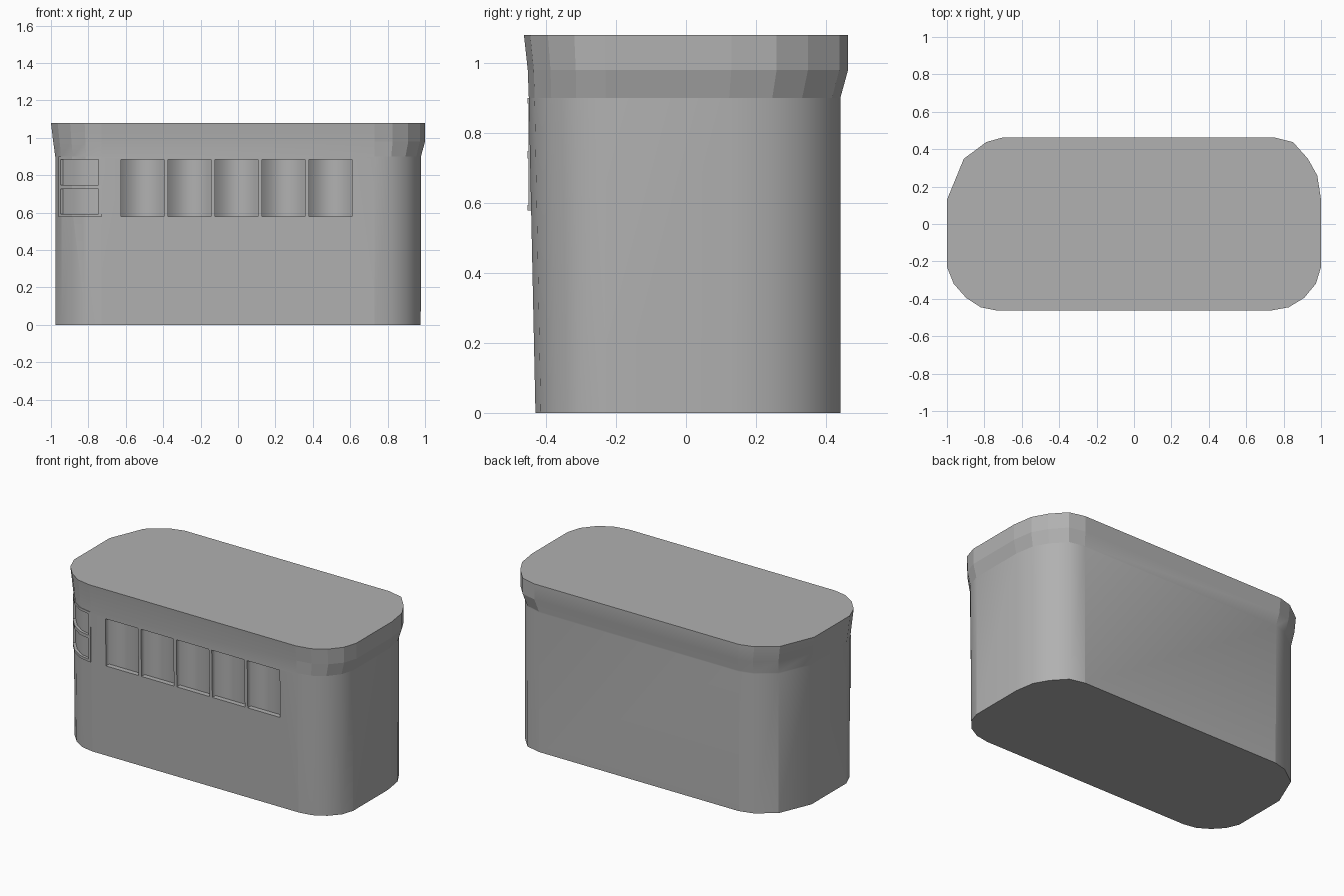
import bpy, bmesh, math

if "Cube" in bpy.data.objects:
    bpy.data.objects.remove(bpy.data.objects["Cube"])

# back half of the roof outline, hand faceted
BACK = [(1, 0.13), (0.98, 0.26), (0.93, 0.35), (0.85, 0.44), (0.75, 0.465),
        (-0.70, 0.465), (-0.79, 0.44), (-0.91, 0.35), (-1, 0.13)]
FACETS = [0, 22.5, 45, 67.5, 90]


def arc(side, rx, ry, angles):
    """Front corner arc, from the front wall round to the end wall."""
    k = 0.94 if side > 0 else 0.87      # left corner is cut a little flatter
    out = []
    for a in angles:
        s, c = math.sin(math.radians(a)), math.cos(math.radians(a))
        out.append((side * (0.73 + rx * s * (k + (1 - k) * s ** 8)), -0.23 - ry * c))
    return out


def make_object(name, bm):
    bmesh.ops.recalc_face_normals(bm, faces=bm.faces[:])
    me = bpy.data.meshes.new(name)
    bm.to_mesh(me)
    bm.free()
    me.materials.append(grey)
    ob = bpy.data.objects.new(name, me)
    bpy.context.collection.objects.link(ob)
    return ob


def loft(bm, rings):
    """Skin a list of equal closed rings and cap both ends."""
    vs = [[bm.verts.new(p) for p in r] for r in rings]
    n = len(vs[0])
    for a, b in zip(vs, vs[1:]):
        for i in range(n):
            j = (i + 1) % n
            bm.faces.new((a[i], a[j], b[j], b[i]))
    bm.faces.new(vs[0])
    bm.faces.new(vs[-1])


def strip(bm, t0, t1, z0, z1, inner, outer):
    """Band wrapped round the front left corner."""
    angles = [t0] + [t for t in FACETS if t0 < t < t1] + [t1]
    a = arc(-1, 0.247 + inner, 0.216 + inner, angles)
    b = arc(-1, 0.247 + outer, 0.216 + outer, angles)
    loft(bm, [[(*p, z0), (*q, z0), (*q, z1), (*p, z1)] for p, q in zip(a, b)])


def ring(z, left, right, back, front):
    """One level of the shell, given its four extents."""
    pts = arc(-1, left - 0.73, front - 0.23, FACETS)[::-1]
    pts += arc(1, right - 0.73, front - 0.23, FACETS)
    pts += [(x * (right if x > 0 else left), y * back / 0.465) for x, y in BACK]
    return [(x, y, z) for x, y in pts]


# dark grey paint
grey = bpy.data.materials.new("dark_grey")
grey.diffuse_color = (0.44, 0.44, 0.44, 1)
grey.use_nodes = True
grey.node_tree.nodes["Principled BSDF"].inputs["Base Color"].default_value = grey.diffuse_color

# main shell with flared roof band
bm = bmesh.new()
loft(bm, [ring(0, 0.975, 0.977, 0.441, 0.43),
          ring(0.893, 0.977, 0.978, 0.441, 0.449),
          ring(0.90, 0.977, 0.978, 0.441, 0.449),
          ring(0.98, 0.988, 1.0, 0.463, 0.452),
          ring(1.08, 1.0, 1.0, 0.463, 0.463)])
body = make_object("cabin_body", bm)

# cutter for the five front windows and the two corner panes
bm = bmesh.new()
for i in range(5):
    x0, x1 = -0.625 + 0.251 * i, -0.395 + 0.251 * i
    loft(bm, [[(x0, y, 0.58), (x1, y, 0.58), (x1, y, 0.885), (x0, y, 0.885)]
              for y in (-0.60, -0.41)])
for z0, z1 in ((0.592, 0.728), (0.747, 0.885)):
    strip(bm, 4, 68, z0, z1, -0.012, 0.05)
cutter = make_object("window_cutter", bm)
cutter.hide_render = True

mod = body.modifiers.new("window_openings", 'BOOLEAN')
mod.operation = 'DIFFERENCE'
mod.solver = 'EXACT'
mod.object = cutter
bpy.context.view_layer.objects.active = body
body.select_set(True)
bpy.ops.object.modifier_apply(modifier=mod.name)
bpy.data.objects.remove(cutter, do_unlink=True)
bpy.ops.object.shade_smooth_by_angle(angle=math.radians(40))

# edge sharpness: crisp corner starts and roof band facets, soft window jambs
me = body.data
for e in me.edges:
    a, b = (me.vertices[v].co for v in e.vertices)
    m = (a + b) / 2
    upright = abs(a.z - b.z) > 0.05
    if upright and abs(m.x) < 0.66 and -0.42 < m.y < -0.4:
        e.use_edge_sharp = False
    elif upright:
        starts = (abs(abs(m.x) - 0.73) < 0.004 and m.y < -0.42,
                  abs(m.y + 0.23) < 0.002,
                  m.y > 0.43 and abs(m.x) < 0.75,
                  m.x < -0.8 and 0.3 < m.y < 0.36)
        if any(starts) or (m.z > 0.9 and abs(m.x) > 0.72):
            e.use_edge_sharp = True
    elif min(a.z, b.z) > 0.895 and m.x > 0.6 and abs(a.x - b.x) < 0.2:
        e.use_edge_sharp = True

# raised frame of the corner window: three rails and two posts
bm = bmesh.new()
for z0, z1 in ((0.578, 0.594), (0.727, 0.748), (0.884, 0.90)):
    strip(bm, 0, 72, z0, z1, -0.02, 0.006)
for t0, t1 in ((0, 4), (68, 72)):
    strip(bm, t0, t1, 0.578, 0.90, -0.02, 0.004)
make_object("corner_window_frame", bm)
